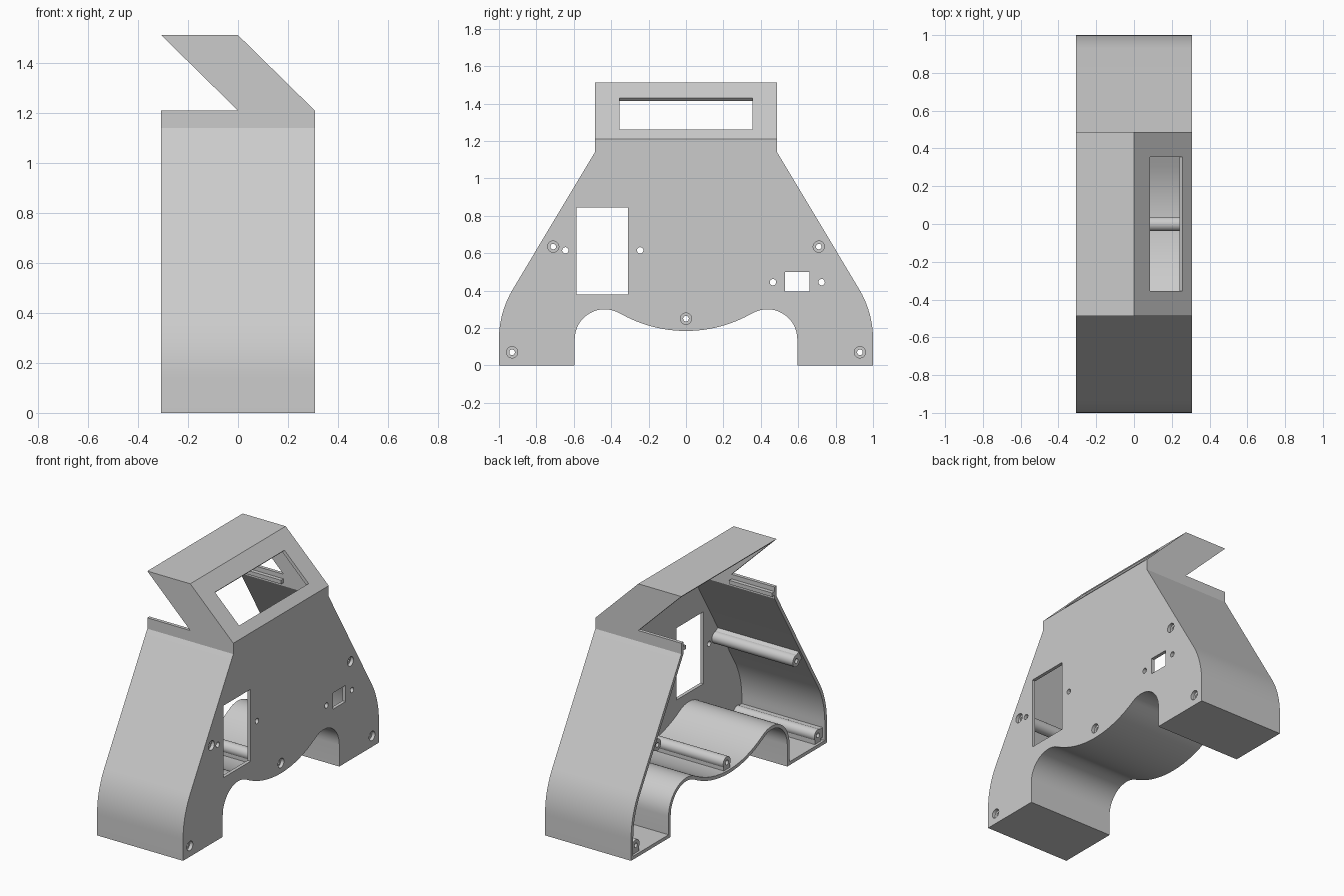
import bpy, bmesh
from math import sin, cos, radians
from mathutils import Vector

if "Cube" in bpy.data.objects:
    bpy.data.objects.remove(bpy.data.objects["Cube"])

W, T, TOP, SHOULDER = 0.3075, 0.022, 1.512, 1.21   # half depth, wall, heights

grey = bpy.data.materials.new("plain grey")
grey.use_nodes = True
grey.diffuse_color = (0.6, 0.6, 0.6, 1)
grey.node_tree.nodes["Principled BSDF"].inputs["Base Color"].default_value = (0.6, 0.6, 0.6, 1)


def make_object(name, bm):
    bmesh.ops.recalc_face_normals(bm, faces=bm.faces)
    mesh = bpy.data.meshes.new(name)
    bm.to_mesh(mesh)
    bm.free()
    mesh.materials.append(grey)
    obj = bpy.data.objects.new(name, mesh)
    bpy.context.collection.objects.link(obj)
    return obj


def prism(points, place, depth):
    """Extrude a flat outline; place maps (u, v) to a 3D point."""
    bm = bmesh.new()
    face = bm.faces.new([bm.verts.new(place(u, v)) for u, v in points])
    moved = bmesh.ops.extrude_face_region(bm, geom=[face])["geom"]
    bmesh.ops.translate(bm, vec=depth, verts=[g for g in moved if isinstance(g, bmesh.types.BMVert)])
    bmesh.ops.recalc_face_normals(bm, faces=bm.faces)
    return bm


def slope_cut(bm, point, normal):
    geom = bm.verts[:] + bm.edges[:] + bm.faces[:]
    cut = bmesh.ops.bisect_plane(bm, geom=geom, plane_co=point, plane_no=normal, clear_outer=True)
    edges = [g for g in cut["geom_cut"] if isinstance(g, bmesh.types.BMEdge)]
    bmesh.ops.holes_fill(bm, edges=edges)


def box(name, center, size, tilt=0):
    bpy.ops.mesh.primitive_cube_add(size=1, location=center, rotation=(tilt, 0, 0))
    obj = bpy.context.object
    obj.name, obj.scale = name, size
    obj.data.materials.append(grey)
    return obj


def rod(name, y, z, radius, x0, x1, sides=32):
    bpy.ops.mesh.primitive_cylinder_add(vertices=sides, radius=radius, depth=x1 - x0,
                                        location=((x0 + x1) / 2, y, z), rotation=(0, radians(90), 0))
    obj = bpy.context.object
    obj.name = name
    obj.data.materials.append(grey)
    return obj


def subtract(target, cutter):
    cutter.hide_render = True
    mod = target.modifiers.new("cut", 'BOOLEAN')
    mod.operation, mod.solver, mod.object = 'DIFFERENCE', 'EXACT', cutter
    bpy.context.view_layer.objects.active = target
    bpy.ops.object.modifier_apply(modifier=mod.name)
    bpy.data.objects.remove(cutter)


def smooth(obj):
    bpy.ops.object.select_all(action='DESELECT')
    obj.select_set(True)
    bpy.context.view_layer.objects.active = obj
    bpy.ops.object.shade_smooth_by_angle(angle=radians(25))


def arc(cy, cz, r, a0, a1, n):
    angles = [radians(a0 + (a1 - a0) * i / n) for i in range(n + 1)]
    return [(cy + r * cos(a), cz + r * sin(a)) for a in angles]


def inset(points, t):
    """Mitred inward offset of a counter-clockwise outline."""
    pts = [Vector(p) for p in points]
    result = []
    for i, p in enumerate(pts):
        d0 = (p - pts[i - 1]).normalized()
        d1 = (pts[(i + 1) % len(pts)] - p).normalized()
        n0, n1 = Vector((-d0.y, d0.x)), Vector((-d1.y, d1.x))
        result.append(tuple(p + (n0 + n1) * t / (1 + n0.dot(n1))))
    return result


# Side outline: belly curve, leg arch, foot, flank and neck, then mirrored
half = arc(0, 0.894, 0.71, -90, -60, 8)[:-1]
half += arc(0.435, 0.14, 0.16, 120, 0, 16)
half += [(0.595, 0), (1, 0)]
half += arc(0.48, 0.14, 0.52, 0, 30.7, 10)
half += [(0.487, 1.14), (0.487, TOP)]
outline = half + [(-y, z) for y, z in reversed(half[1:])]

# Hollow shell, open on one side, with a sloping upper panel
slope = Vector((TOP - SHOULDER, 0, W)).normalized()
edge = Vector((W, 0, SHOULDER))
outer = prism(outline, lambda y, z: (-W, y, z), (2 * W, 0, 0))
slope_cut(outer, edge, slope)
shell = make_object("shell", outer)
inner = prism(inset(outline, T), lambda y, z: (-W - 0.1, y, z), (2 * W + 0.1 - T, 0, 0))
slope_cut(inner, edge - slope * T, slope)
subtract(shell, make_object("cavity_cutter", inner))

# Wedge notch behind the overhanging top
run = 1.3
notch = [(0, SHOULDER), (-W * run, SHOULDER), (-W * run, SHOULDER + (TOP - SHOULDER) * run)]
subtract(shell, make_object("notch_cutter", prism(notch, lambda x, z: (x, -0.8, z), (0, 1.6, 0))))

# Handle window in the sloping panel
window = box("window_cutter", (0.17, 0, 1.345), (0.15, 0.71, 0.242))
window.rotation_euler = (0, radians(-45), 0)
subtract(shell, window)

# Rectangular openings and their small screw holes in the face panel
for y0, y1, z0, z1 in [(-0.585, -0.31, 0.38, 0.845), (0.53, 0.66, 0.395, 0.5)]:
    subtract(shell, box("opening_cutter", (W, (y0 + y1) / 2, (z0 + z1) / 2), (0.1, y1 - y0, z1 - z0)))
for y, z in [(-0.645, 0.615), (-0.245, 0.615), (0.465, 0.445), (0.725, 0.445)]:
    subtract(shell, rod("hole_cutter", y, z, 0.017, W - 0.05, W + 0.05, 24))

# Hollow screw posts, each tied to the nearest walls by webs
FLANK = radians(30.8)
posts = [("belly", 0, 0.25, [-90])]
for side, s in (("back", 1), ("front", -1)):
    posts.append((side + "_flank", s * 0.71, 0.635, [90 - s * 60]))
    posts.append((side + "_foot", s * 0.93, 0.07, [-90, 90 - s * 90]))
for name, y, z, webs in posts:
    subtract(shell, rod("recess_cutter", y, z, 0.03, W - 0.05, W + 0.05))
    post = rod(name + "_post", y, z, 0.038, -W + 0.015, W - T)
    subtract(post, rod("bore_cutter", y, z, 0.015, -W - 0.1, W + 0.1, 24))
    smooth(post)
    for a in map(radians, webs):
        box(name + "_web", (-0.003, y + 0.0375 * cos(a), z + 0.0375 * sin(a)),
            (2 * W - T - 0.015, 0.035, 0.064), a)

# Inner ledges along the shoulder edges
for side, s in (("back", 1), ("front", -1)):
    box(side + "_ledge", (-W / 2, s * 0.455, 1.168), (W, 0.03, 0.025))

smooth(shell)
bpy.ops.object.select_all(action='DESELECT')
